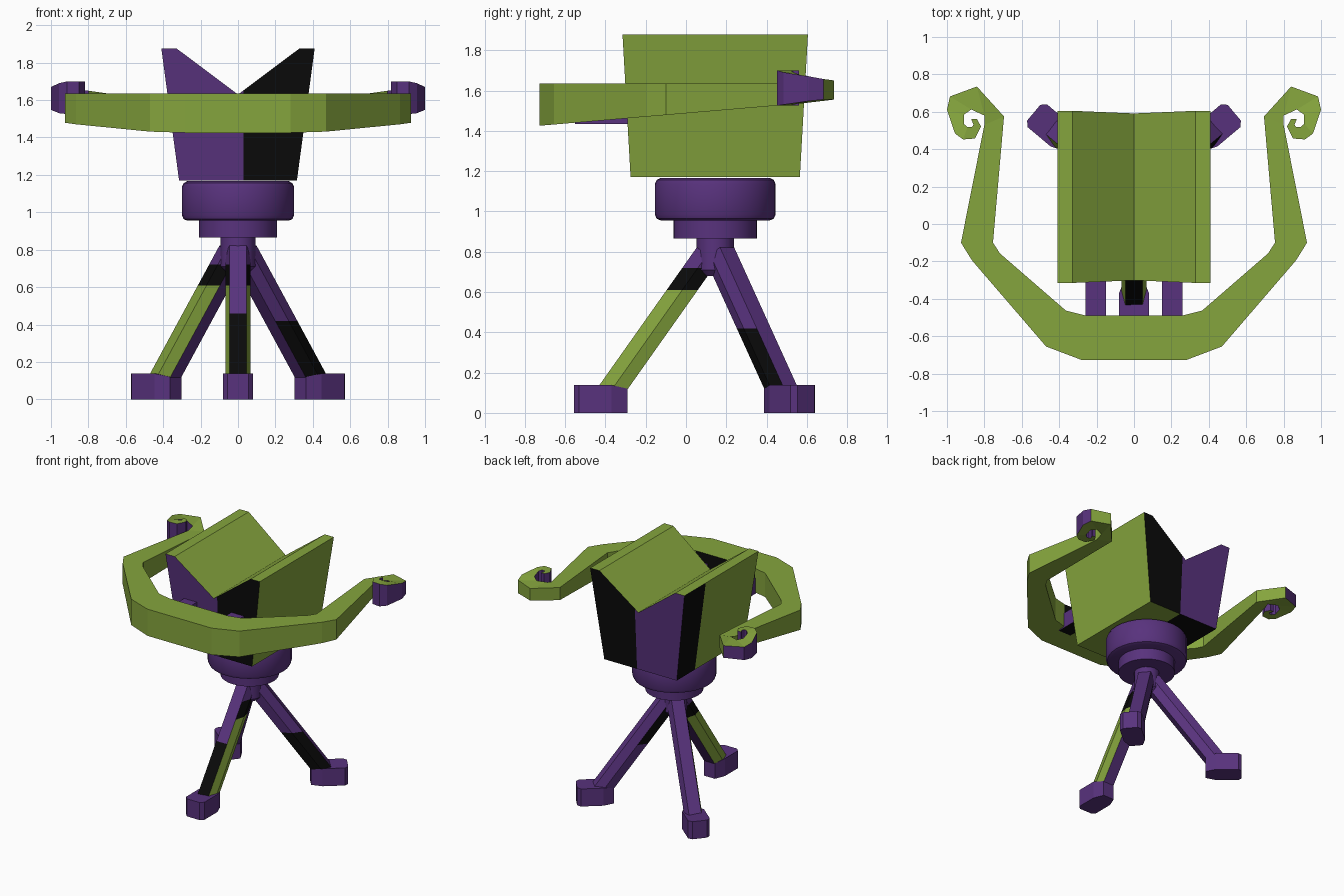
import bpy, bmesh, math
from mathutils import Vector

if "Cube" in bpy.data.objects:
    bpy.data.objects.remove(bpy.data.objects["Cube"])

CY = 0.145  # y of the pedestal axis
GREEN, PURPLE, BLACK = 0, 1, 2
MATS = []
for name, col in (("leaf green", (0.235, 0.375, 0.047)),
                  ("deep purple", (0.098, 0.032, 0.205)),
                  ("black", (0.003, 0.003, 0.003))):
    m = bpy.data.materials.new(name)
    m.diffuse_color = (*col, 1)
    m.use_nodes = True
    m.node_tree.nodes["Principled BSDF"].inputs["Base Color"].default_value = m.diffuse_color
    MATS.append(m)


def finish(name, bm):
    bmesh.ops.recalc_face_normals(bm, faces=bm.faces[:])
    me = bpy.data.meshes.new(name)
    bm.to_mesh(me)
    bm.free()
    ob = bpy.data.objects.new(name, me)
    bpy.context.collection.objects.link(ob)
    for m in MATS:
        me.materials.append(m)
    return ob


def loft(rings, mat=lambda i, k: PURPLE):
    """Skin closed rings of points; mat(ring, side) picks the colour."""
    bm = bmesh.new()
    vs = [[bm.verts.new(p) for p in r] for r in rings]
    n = len(rings[0])
    for i in range(len(vs) - 1):
        for k in range(n):
            j = (k + 1) % n
            f = bm.faces.new((vs[i][k], vs[i][j], vs[i + 1][j], vs[i + 1][k]))
            f.material_index = mat(i, k)
    for i in (0, len(vs) - 1):
        bm.faces.new(vs[i]).material_index = mat(i, -1)
    bmesh.ops.recalc_face_normals(bm, faces=bm.faces[:])
    return bm


def cut(bm, co, no):
    bmesh.ops.bisect_plane(bm, geom=bm.verts[:] + bm.edges[:] + bm.faces[:],
                           plane_co=co, plane_no=no)


def lathe(name, profile, sides=32):
    rings = [[(r * math.cos(2 * math.pi * k / sides),
               CY + r * math.sin(2 * math.pi * k / sides), z)
              for k in range(sides)] for r, z in profile]
    ob = finish(name, loft(rings))
    bpy.context.view_layer.objects.active = ob
    ob.select_set(True)
    bpy.ops.object.shade_smooth_by_angle(angle=math.radians(35))
    ob.select_set(False)


# Pedestal
lathe("swivel_drum", [(0.27, 0.955), (0.291, 0.964), (0.3, 0.985), (0.3, 1.135),
                      (0.291, 1.156), (0.27, 1.167)])
lathe("drum_collar", [(0.208, 0.865), (0.208, 0.96)])
lathe("leg_hub", [(0.065, 0.68), (0.093, 0.71), (0.093, 0.87)], 16)


# Legs and feet
def leg_colour(kind, s, up, z):
    band = GREEN if z < 0.61 else BLACK if z < 0.72 else PURPLE
    if kind == "front":
        if abs(s) > 0.3:
            return band
        return BLACK if up and z < 0.46 else PURPLE
    if kind == "back_left":
        return band if s > 0.3 else PURPLE
    if s < -0.3:
        return BLACK if z < 0.42 else PURPLE
    return BLACK if s > 0.3 and not up and z > 0.46 else PURPLE


for kind, deg in (("front", -90), ("back_left", 140), ("back_right", 40)):
    a = math.radians(deg)
    u = Vector((math.cos(a), math.sin(a), 0))
    t = Vector((-math.sin(a), math.cos(a), 0))
    up = Vector((0, 0, 1))
    hub = Vector((0, CY, 0))
    n = u * 0.816 + up * 0.578
    section = [(0.046, 0.063), (0.066, 0), (0.046, -0.063),
               (-0.046, -0.063), (-0.066, 0), (-0.046, 0.063)]
    rings = [[hub + u * r + up * z + t * w + n * h for w, h in section]
             for r, z in ((0.04, 0.785), (0.535, 0.085))]
    bm = loft(rings)
    for z in (0.42, 0.46, 0.61, 0.72):
        cut(bm, (0, 0, z), (0, 0, 1))
    for f in bm.faces:
        f.material_index = leg_colour(kind, f.normal.dot(t), f.normal.dot(n) > 0,
                                      f.calc_center_median().z)
    finish(kind + "_leg", bm)

    half = [(0.435, 0.048), (0.515, 0.08), (0.675, 0.08), (0.7, 0.055)]
    outline = half + [(r, -w) for r, w in reversed(half)]
    finish(kind + "_foot", loft([
        [hub + u * r + t * w for r, w in outline],
        [hub + u * r + t * w + up * (0.12 if r < 0.5 else 0.138)
         for r, w in outline]]))

# Body: tapered block with a V-shaped trough along the top
profile = [(-0.315, 1.17), (0.315, 1.17), (0.41, 1.877), (0.33, 1.877),
           (0, 1.63), (-0.33, 1.877), (-0.41, 1.877)]
bm = loft([[(x, CY + s * (0.42 + 0.04 * (z - 1.17) / 0.705), z) for x, z in profile]
           for s in (-1, 1)])
cut(bm, (0.03, 0, 0), (1, 0, 0))
cut(bm, (0, 0.34, 0), (0, 1, 0))
for f in bm.faces:
    c, nrm = f.calc_center_median(), f.normal
    if abs(nrm.y) > 0.8:
        f.material_index = BLACK if c.x > 0.03 else PURPLE
    elif nrm.z < -0.8:
        f.material_index = GREEN if c.x > 0.03 else BLACK
    elif nrm.x < -0.8 and c.y > 0.34:
        f.material_index = BLACK
    else:
        f.material_index = GREEN
finish("trough_body", bm)

# Bow: arm stations are outer x, y, inner x, y
arm = [(0, -0.727, 0, -0.49), (0.28, -0.727, 0.257, -0.49),
       (0.47, -0.655, 0.364, -0.463), (0.866, -0.195, 0.716, -0.158),
       (0.925, -0.10, 0.754, -0.10), (0.80, 0.53, 0.695, 0.575)]
# Scroll stations add bottom and top heights
scroll = [(0.80, 0.58, 0.84, 0.735, 1.555, 1.65), (0.87, 0.612, 0.984, 0.682, 1.555, 1.657),
          (0.909, 0.585, 1.0, 0.61, 1.548, 1.67), (0.91, 0.535, 0.957, 0.484, 1.53, 1.69),
          (0.89, 0.518, 0.914, 0.452, 1.525, 1.70), (0.868, 0.518, 0.85, 0.457, 1.525, 1.70),
          (0.858, 0.53, 0.818, 0.521, 1.525, 1.70), (0.87, 0.56, 0.84, 0.562, 1.525, 1.70)]


def low(y):
    return 1.425 + (y + 0.73) * 0.085


half = [((ax, ay, low(ay)), (ax, ay, 1.635), (bx, by, 1.635), (bx, by, low(by)))
        for ax, ay, bx, by in arm]
half += [((ax, ay, b), (ax, ay, t), (bx, by, t), (bx, by, b))
         for ax, ay, bx, by, b, t in scroll]
rings = [[(-x, y, z) for x, y, z in r] for r in reversed(half[1:])] + half
mid = len(half) - 1


def bow_colour(i, k):
    step = i - mid if i >= mid else mid - 1 - i  # segments out from the centre
    if k == -1:
        return PURPLE
    if k == 2 and step == 0:
        return BLACK
    if (k == 2 and step >= (7 if i >= mid else 6)) or (k == 0 and step >= 6):
        return PURPLE
    return GREEN


finish("bow", loft(rings, bow_colour))

# Struts joining the bow to the body
for side, s in (("left", -1), ("right", 1)):
    bm = loft([[(s * x, y, z) for x, z in ((0.15, 1.435), (0.26, 1.435),
                                         (0.26, 1.56), (0.15, 1.56))]
               for y in (-0.55, -0.2)], lambda i, k: BLACK if k == 0 else PURPLE)
    finish(side + "_bow_strut", bm)
